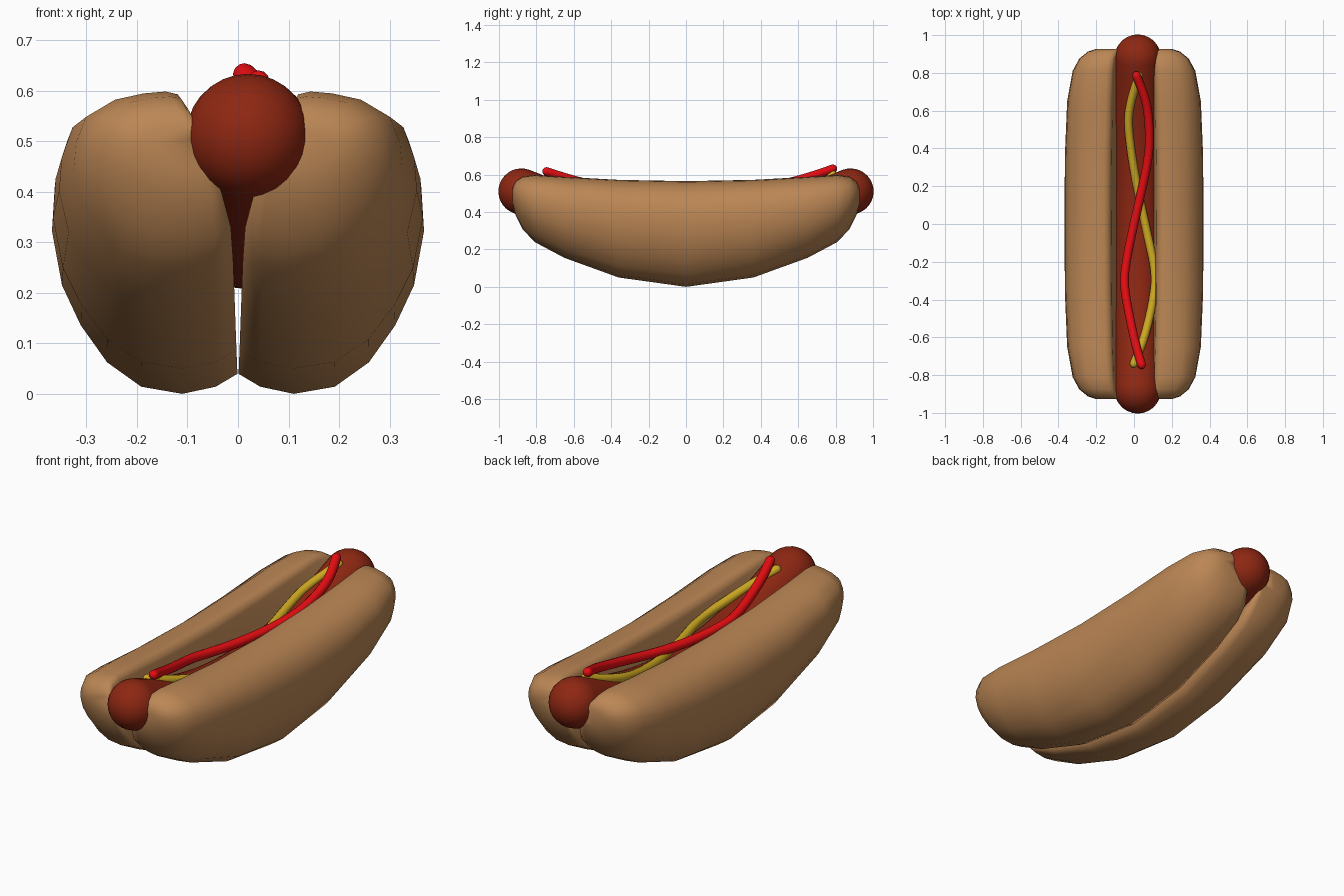
import bpy, bmesh, math
from mathutils import Vector

if "Cube" in bpy.data.objects:
    bpy.data.objects.remove(bpy.data.objects["Cube"])


def material(name, rgb):
    m = bpy.data.materials.new(name)
    m.diffuse_color = (*rgb, 1)
    m.use_nodes = True
    m.node_tree.nodes["Principled BSDF"].inputs["Base Color"].default_value = m.diffuse_color
    return m


BREAD = material("toasted bread", (0.50, 0.24, 0.09))
MEAT = material("sausage red brown", (0.27, 0.02, 0.006))
RED = material("tomato red", (0.80, 0.004, 0.006))
YELLOW = material("mustard yellow", (0.62, 0.40, 0.016))


def sag(y):
    """Height of the sausage centre line."""
    return 0.33 + 0.18 * (y / 0.88) ** 2


def lookup(table, t):
    if t <= table[0][0]:
        return table[0][1]
    for (a, u), (b, v) in zip(table, table[1:]):
        if t <= b:
            return u + (v - u) * (t - a) / (b - a)
    return table[-1][1]


def loft(name, rings, mat):
    bm = bmesh.new()
    rows = [[bm.verts.new(p) for p in r] for r in rings]
    n = len(rows[0])
    for a, b in zip(rows, rows[1:]):
        for i in range(n):
            j = (i + 1) % n
            bm.faces.new((a[i], a[j], b[j], b[i]))
    bm.faces.new(rows[0])
    bm.faces.new(rows[-1])
    bmesh.ops.recalc_face_normals(bm, faces=bm.faces)
    for f in bm.faces:
        f.smooth = True
    me = bpy.data.meshes.new(name)
    bm.to_mesh(me)
    bm.free()
    me.materials.append(mat)
    ob = bpy.data.objects.new(name, me)
    bpy.context.collection.objects.link(ob)
    return ob


def tube(name, path, r, mat, sides, cap=6):
    """Round-ended tube along a path."""
    pts = [Vector(p) for p in path]
    tan = [(pts[min(i + 1, len(pts) - 1)] - pts[max(i - 1, 0)]).normalized() for i in range(len(pts))]
    spec = [(p, t, r) for p, t in zip(pts, tan)]
    angles = [math.pi / 2 * k / cap for k in range(1, cap)] + [1.52]
    for a in angles:
        spec.insert(0, (pts[0] - tan[0] * r * math.sin(a), tan[0], r * math.cos(a)))
        spec.append((pts[-1] + tan[-1] * r * math.sin(a), tan[-1], r * math.cos(a)))
    rings = []
    for p, t, rad in spec:
        u = t.cross(Vector((0, 0, 1))).normalized()
        v = u.cross(t)
        rings.append([p + rad * (u * math.cos(q) + v * math.sin(q))
                      for q in (2 * math.pi * k / sides for k in range(sides))])
    return loft(name, rings, mat)


def smooth_path(keys, lift, steps=5):
    """Catmull-Rom through (y, x) keys, laid over the sausage."""
    k = [keys[0]] + keys + [keys[-1]]
    out = []
    for i in range(1, len(k) - 2):
        for s in range(steps):
            t = s / steps
            c = [0.5 * (2 * b + (c2 - a) * t + (2 * a - 5 * b + 4 * c2 - d) * t * t
                        + (3 * b - a - 3 * c2 + d) * t ** 3)
                 for a, b, c2, d in zip(k[i - 1], k[i], k[i + 1], k[i + 2])]
            out.append(c)
    out.append(list(keys[-1]))
    return [(x, y, sag(y) + lift) for y, x in out]


# Bun halves: cross-section as (across, up) fractions, lofted along the length
SECTION = [(0, .07), (.12, .025), (.3, 0), (.52, .025), (.7, .11), (.84, .24),
           (.94, .38), (1, .57), (.98, .72), (.89, .86), (.62, .955), (.35, .99),
           (.15, 1), (.04, .985), (0, .93), (0, .75), (0, .5), (0, .28)]
WALL = [(-.30, 0), (-.17, .015), (.05, .10), (.10, .11), (.25, .125)]
# y, bottom, top, outer x
STATIONS = [(0, 0, .565, .368), (.36, .05, .572, .366), (.65, .155, .588, .354),
            (.81, .24, .598, .325), (.875, .31, .588, .29), (.912, .385, .563, .245),
            (.927, .44, .53, .20)]


def bun_ring(y, zb, zt, xo, side):
    ring = []
    for u, v in SECTION:
        z = zb + v * (zt - zb)
        xi = lookup(WALL, z - sag(y))
        ring.append((side * (xi + u * (xo - xi)), y, z))
    return ring


stations = [(-y, a, b, c) for y, a, b, c in reversed(STATIONS[1:])] + STATIONS
for name, side in (("bun_left", -1), ("bun_right", 1)):
    loft(name, [bun_ring(*s, side) for s in stations], BREAD)

# Sausage
ys = [-0.88 + 1.76 * i / 20 for i in range(21)]
tube("sausage", [(0.02, y, sag(y)) for y in ys], 0.123, MEAT, 28, 8)

# Sauce lines
mustard = [(-.74, 0), (-.58, .06), (-.37, .105), (-.24, .108), (-.05, .07),
           (.26, .005), (.5, -.028), (.63, -.02), (.785, .025)]
ketchup = [(-.745, .04), (-.6, 0), (-.345, -.048), (-.2, -.04), (0, 0),
           (.32, .07), (.5, .08), (.65, .062), (.785, .013)]
tube("mustard_line", smooth_path(mustard, 0.127), 0.022, YELLOW, 12, 4)
tube("ketchup_line", smooth_path(ketchup, 0.158), 0.023, RED, 12, 4)
